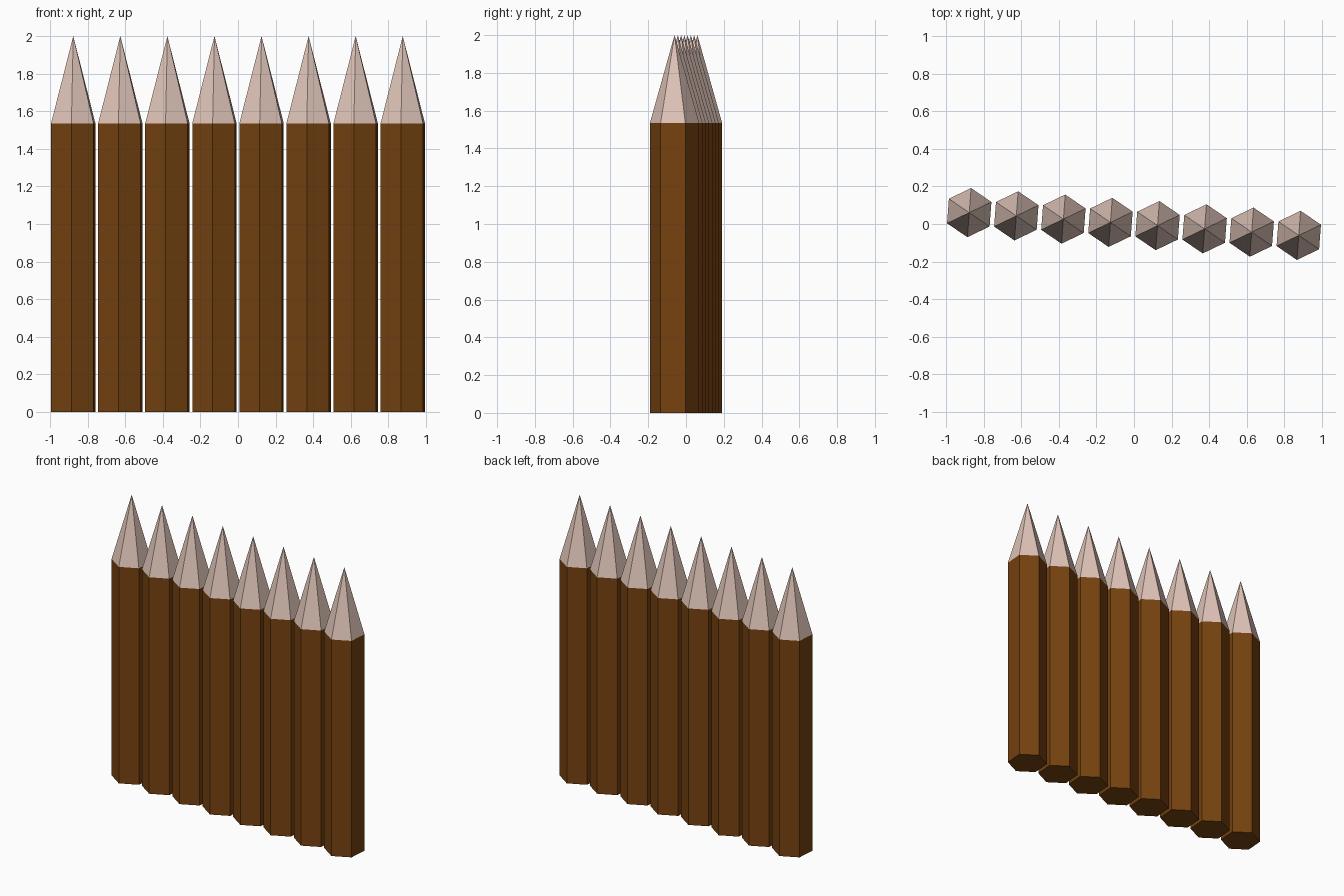
import bpy, bmesh, math
from mathutils import Matrix

if "Cube" in bpy.data.objects:
    bpy.data.objects.remove(bpy.data.objects["Cube"])

COUNT, RADIUS, SHOULDER, TOP = 8, 0.131, 1.535, 2.0
END_X, END_Y = 0.8765, 0.0605      # centre of the outermost stakes
TURN = math.radians(-4.3)          # twist of the row


def material(name, rgb):
    m = bpy.data.materials.new(name)
    m.diffuse_color = (*rgb, 1)
    m.use_nodes = True
    m.node_tree.nodes["Principled BSDF"].inputs["Base Color"].default_value = m.diffuse_color
    return m


bark = material("brown bark", (0.181, 0.054, 0.005))
cut_wood = material("pale cut wood", (0.745, 0.558, 0.485))


def stake(name, x, y):
    # Hexagonal post
    bm = bmesh.new()
    bmesh.ops.create_circle(bm, cap_ends=True, segments=6, radius=RADIUS)
    bmesh.ops.rotate(bm, verts=bm.verts, matrix=Matrix.Rotation(TURN, 3, 'Z'))
    base = bm.faces[:]
    ext = bmesh.ops.extrude_face_region(bm, geom=base, use_keep_orig=True)["geom"]
    cap = [g for g in ext if isinstance(g, bmesh.types.BMFace)]
    for v in cap[0].verts:
        v.co.z = SHOULDER
    # Sharpened tip
    tip = bmesh.ops.poke(bm, faces=cap)["verts"][0]
    tip.co.z = TOP
    for f in tip.link_faces:
        f.material_index = 1
    bmesh.ops.recalc_face_normals(bm, faces=bm.faces)
    me = bpy.data.meshes.new(name)
    bm.to_mesh(me)
    bm.free()
    me.materials.append(bark)
    me.materials.append(cut_wood)
    ob = bpy.data.objects.new(name, me)
    ob.location = (x, y, 0)
    bpy.context.collection.objects.link(ob)
    # first circle vertex must point along y: checked by rule below
    v = me.vertices[0].co
    off = math.atan2(v.y, v.x) - TURN - math.pi / 2
    me.transform(Matrix.Rotation(-off, 4, 'Z'))


# Row of stakes
for i in range(COUNT):
    t = 2 * i / (COUNT - 1) - 1
    stake(f"stake_{i + 1}", t * END_X, -t * END_Y)
